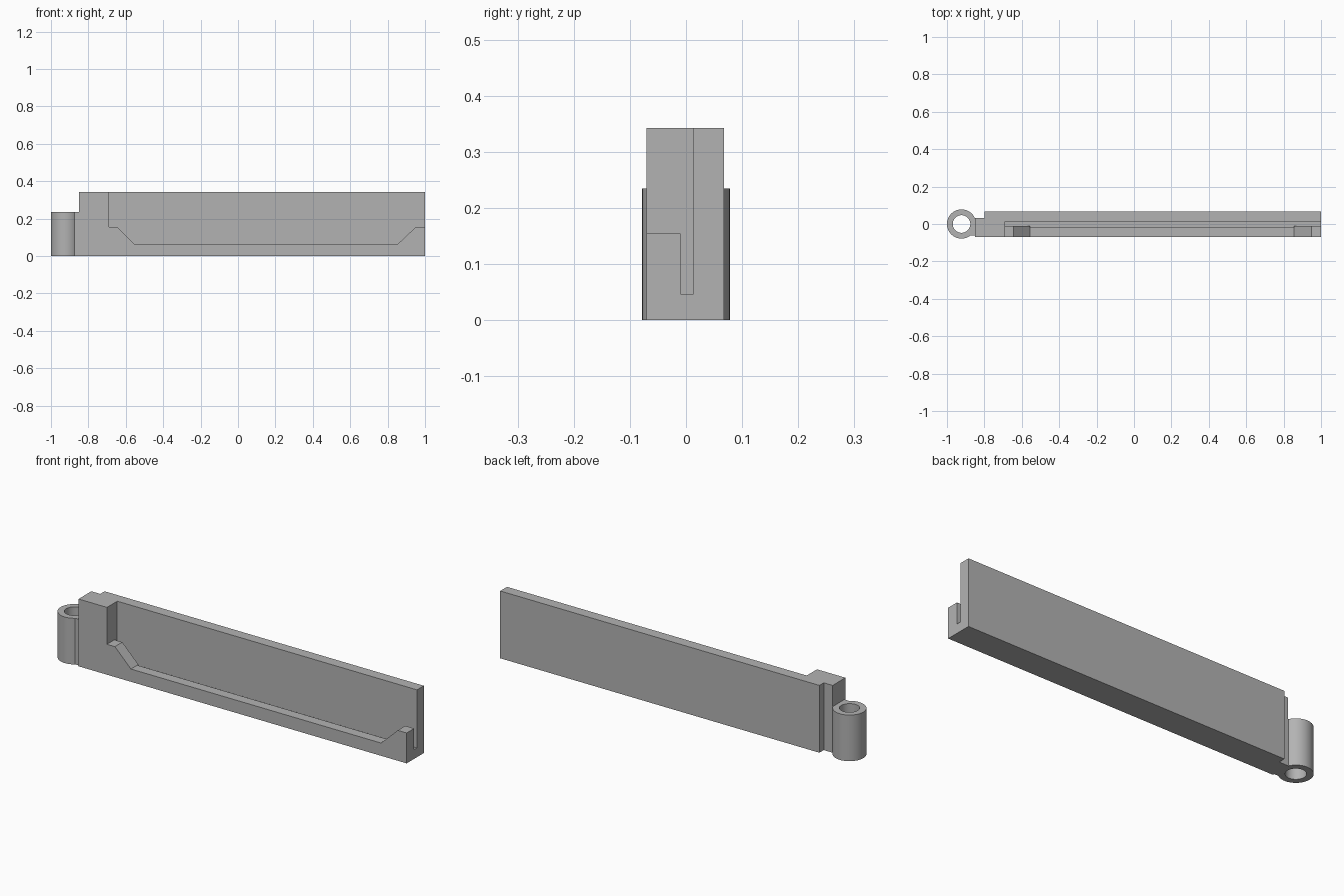
import bpy
import bmesh
from math import cos, sin, radians, tau
from mathutils import Vector

default = bpy.data.objects.get("Cube")
if default:
    bpy.data.objects.remove(default, do_unlink=True)

grey = bpy.data.materials.new("plain grey")
grey.use_nodes = True
colour = (0.45, 0.45, 0.45, 1)
grey.diffuse_color = colour
grey.node_tree.nodes["Principled BSDF"].inputs["Base Color"].default_value = colour


def prism(name, outline, low, high, axis="z"):
    """Extrude an outline: (x, y) along z, or (x, z) along y."""
    def place(a, b, c):
        return (a, b, c) if axis == "z" else (a, c, b)
    bm = bmesh.new()
    face = bm.faces.new([bm.verts.new(place(a, b, low)) for a, b in outline])
    top = bmesh.ops.extrude_face_region(bm, geom=[face])
    verts = [v for v in top["geom"] if isinstance(v, bmesh.types.BMVert)]
    bmesh.ops.translate(bm, verts=verts, vec=Vector(place(0, 0, high - low)))
    bmesh.ops.recalc_face_normals(bm, faces=bm.faces[:])
    mesh = bpy.data.meshes.new(name)
    bm.to_mesh(mesh)
    bm.free()
    mesh.materials.append(grey)
    obj = bpy.data.objects.new(name, mesh)
    bpy.context.collection.objects.link(obj)
    return obj


def rect(a0, a1, b0, b1):
    return [(a0, b0), (a1, b0), (a1, b1), (a0, b1)]


def circle(x, radius, sides=64):
    return [(x + radius * cos(tau * i / sides), radius * sin(tau * i / sides))
            for i in range(sides)]


def combine(target, tool, operation):
    tool.hide_render = True
    bpy.context.view_layer.objects.active = target
    mod = target.modifiers.new(operation.lower(), "BOOLEAN")
    mod.operation = operation
    mod.solver = "EXACT"
    mod.object = tool
    bpy.ops.object.modifier_apply(modifier=mod.name)
    bpy.data.objects.remove(tool, do_unlink=True)


HEIGHT, BARREL_HEIGHT, BARREL_X = 0.343, 0.235, -0.922
POCKET, END = -0.69, 1.0

# Long bar with a stepped back corner at the hinge end
plan = [(-0.85, -0.07), (END, -0.07), (END, 0.068),
        (-0.80, 0.068), (-0.80, 0.033), (-0.85, 0.033)]
body = prism("hinged_bar", plan, 0, HEIGHT)

# Front opening with sloped ends
opening = [(POCKET, 0.5), (POCKET, 0.155), (-0.645, 0.155), (-0.555, 0.065),
           (0.855, 0.065), (0.95, 0.155), (1.1, 0.155), (1.1, 0.5)]
combine(body, prism("opening_cutter", opening, -0.2, 0.0, "y"), "DIFFERENCE")

# Deep slot behind the lip, wider along the low part
slot = [(POCKET, -0.01), (-0.555, -0.01), (-0.555, -0.019), (0.855, -0.019),
        (0.855, -0.01), (1.1, -0.01), (1.1, 0.013), (POCKET, 0.013)]
combine(body, prism("slot_cutter", slot, 0.047, 0.5), "DIFFERENCE")

# Hinge web and barrel, then the pin hole
combine(body, prism("hinge_web", rect(-0.88, -0.83, -0.062, 0.033), 0, BARREL_HEIGHT), "UNION")
combine(body, prism("hinge_barrel", circle(BARREL_X, 0.078), 0, BARREL_HEIGHT), "UNION")
combine(body, prism("pin_cutter", circle(BARREL_X, 0.047), -0.1, BARREL_HEIGHT + 0.05), "DIFFERENCE")

# Smooth barrel, crisp edges elsewhere
bpy.ops.object.select_all(action="DESELECT")
body.select_set(True)
bpy.context.view_layer.objects.active = body
bpy.ops.object.shade_smooth_by_angle(angle=radians(25))
